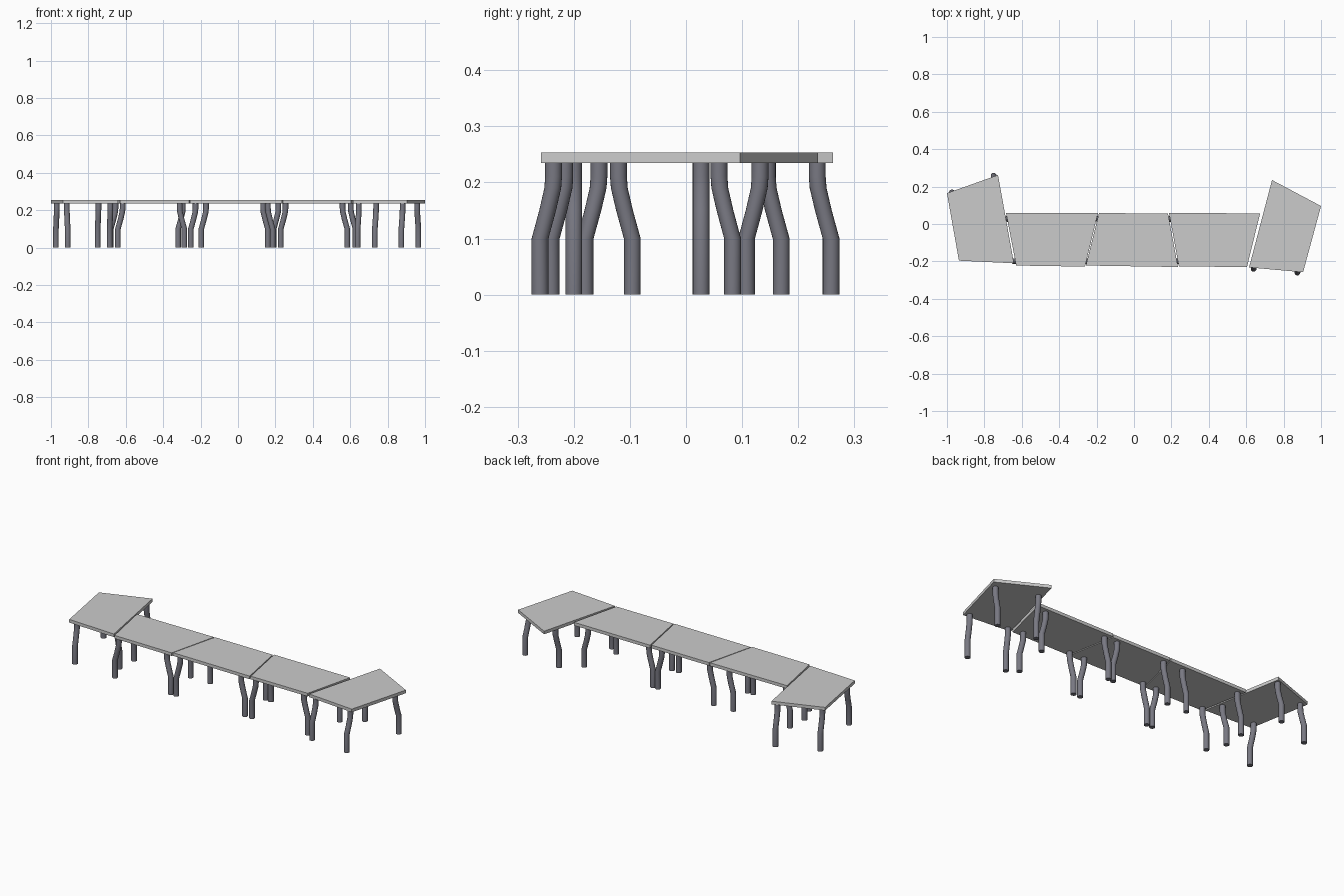
import bpy, bmesh, math
from mathutils import Vector

cube = bpy.data.objects.get("Cube")
if cube:
    bpy.data.objects.remove(cube, do_unlink=True)

LEG_R, SIDES, BEND = 0.015, 20, 0.025
SLAB_BOTTOM, SLAB_TOP = 0.235, 0.253
# Height and share of the sideways bend along each leg
LEG_PATH = [(0, 1), (0.1, 1), (0.15, 0.44), (0.19, 0.06), (0.21, 0), (SLAB_BOTTOM, 0)]


def make_material(name, color):
    mat = bpy.data.materials.new(name)
    mat.use_nodes = True
    mat.diffuse_color = color
    node = next(n for n in mat.node_tree.nodes if n.type == 'BSDF_PRINCIPLED')
    node.inputs["Base Color"].default_value = color
    return mat


slab_mat = make_material("light_grey_top", (0.6, 0.6, 0.6, 1))
leg_mat = make_material("slate_grey_leg", (0.19, 0.19, 0.225, 1))


def loft(name, rings, mat):
    """Closed solid skinned through a stack of equal rings."""
    bm = bmesh.new()
    loops = [[bm.verts.new(p) for p in ring] for ring in rings]
    n = len(loops[0])
    for a, b in zip(loops, loops[1:]):
        for i in range(n):
            j = (i + 1) % n
            bm.faces.new((a[i], a[j], b[j], b[i]))
    bm.faces.new(loops[0][::-1])
    bm.faces.new(loops[-1])
    bmesh.ops.recalc_face_normals(bm, faces=bm.faces)
    mesh = bpy.data.meshes.new(name)
    bm.to_mesh(mesh)
    bm.free()
    mesh.materials.append(mat)
    obj = bpy.data.objects.new(name, mesh)
    bpy.context.collection.objects.link(obj)
    return obj


def make_leg(name, top, bend):
    """Round leg whose foot is shifted from its top by the bend vector."""
    rings = []
    for z, share in LEG_PATH:
        c = top + bend * share
        rings.append([(c.x + LEG_R * math.cos(i * math.tau / SIDES),
                       c.y + LEG_R * math.sin(i * math.tau / SIDES), z)
                      for i in range(SIDES)])
    leg = loft(name, rings, leg_mat)
    bpy.ops.object.select_all(action='DESELECT')
    leg.select_set(True)
    bpy.context.view_layer.objects.active = leg
    bpy.ops.object.shade_smooth_by_angle(angle=math.radians(50))


def make_table(name, corners, axis, wide, narrow, wide_span, wide_bend):
    """Trapezoid table; axis runs from its near end to its far end."""
    loft(name + "_top", [[(x, y, z) for x, y in corners]
                         for z in (SLAB_BOTTOM, SLAB_TOP)], slab_mat)
    axis = Vector(axis).normalized()
    wide, narrow = Vector(wide), Vector(narrow)
    out = axis * BEND
    make_leg(name + "_wide_near_leg", wide, -out)
    make_leg(name + "_wide_far_leg", wide + axis * wide_span, out * wide_bend)
    make_leg(name + "_narrow_near_leg", narrow, -out)
    make_leg(name + "_narrow_far_leg", narrow + axis * 0.305, out)


# Row of five tables from the right end to the left end
make_table("right_end_table",
           [(-1, 0.165), (-0.936, -0.196), (-0.642, -0.21), (-0.727, 0.262)],
           (0.177, -0.984), (-0.746, 0.234), (-0.969, 0.145), 0.36, -1)
make_table("right_table",
           [(-0.684, 0.059), (-0.63, -0.222), (-0.262, -0.228), (-0.193, 0.058)],
           (1, 0), (-0.655, 0.027), (-0.617, -0.2), 0.36, -1)
make_table("middle_table",
           [(-0.187, 0.059), (-0.257, -0.222), (0.235, -0.23), (0.182, 0.055)],
           (1, 0), (-0.227, -0.2), (-0.171, 0.027), 0.387, 1)
make_table("left_table",
           [(0.187, 0.06), (0.24, -0.227), (0.604, -0.23), (0.674, 0.056)],
           (1, 0), (0.216, 0.027), (0.254, -0.2), 0.387, 1)
make_table("left_end_table",
           [(0.738, 0.235), (0.615, -0.232), (0.904, -0.258), (1, 0.096)],
           (0.256, 0.967), (0.646, -0.216), (0.88, -0.236), 0.36, -1)
